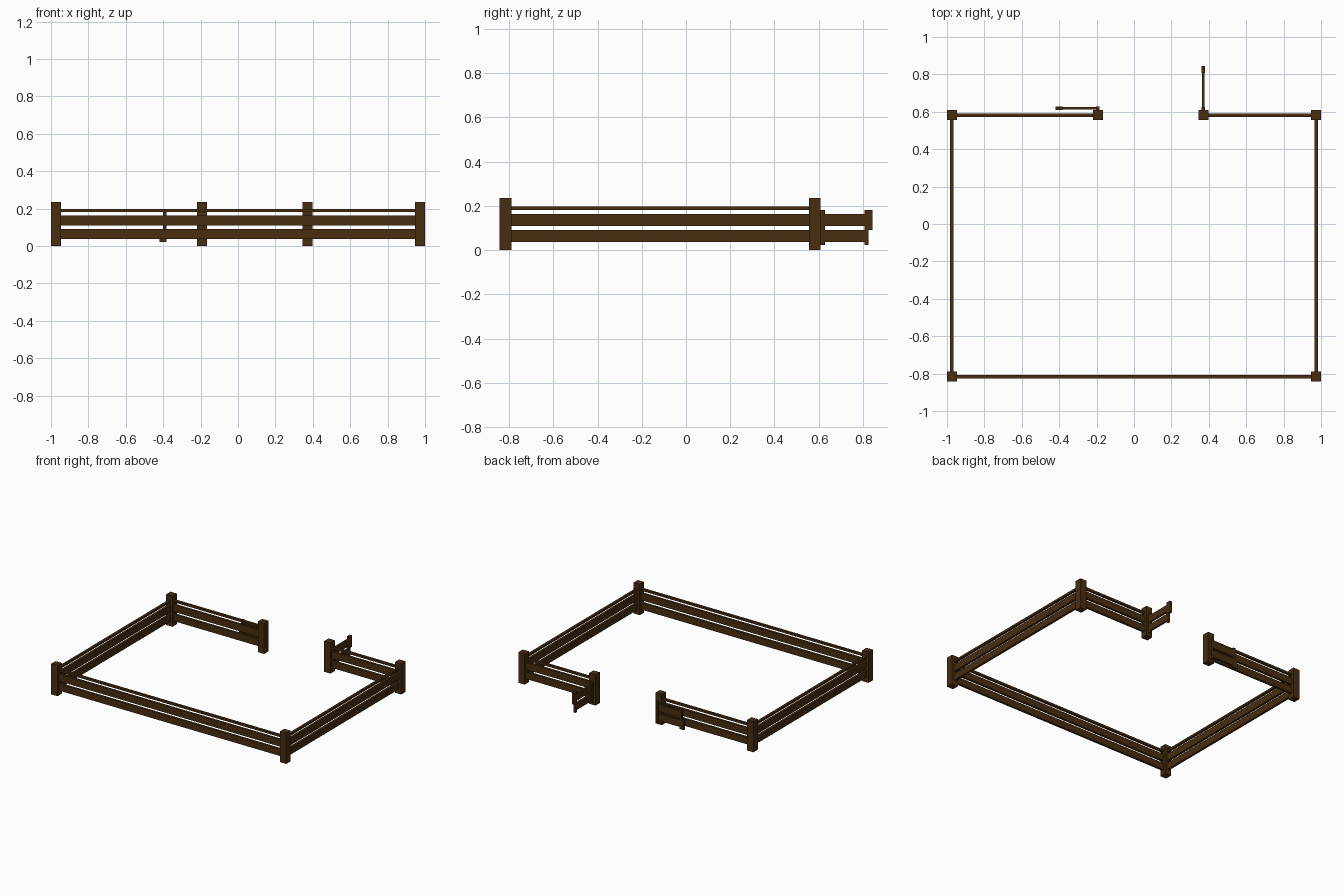
import bpy, bmesh
from mathutils import Vector

if "Cube" in bpy.data.objects:
    bpy.data.objects.remove(bpy.data.objects["Cube"])

wood = bpy.data.materials.new("dark brown wood")
wood.diffuse_color = (0.065, 0.026, 0.005, 1)
wood.use_nodes = True
wood.node_tree.nodes["Principled BSDF"].inputs["Base Color"].default_value = wood.diffuse_color


def boxes(name, spans):
    """One object made of axis-aligned boxes given as (min corner, max corner)."""
    bm = bmesh.new()
    for lo, hi in spans:
        lo, hi = Vector(lo), Vector(hi)
        for v in bmesh.ops.create_cube(bm, size=1)["verts"]:
            v.co = [(lo[i] + hi[i]) / 2 + v.co[i] * (hi[i] - lo[i]) for i in range(3)]
    me = bpy.data.meshes.new(name)
    bm.to_mesh(me)
    bm.free()
    me.materials.append(wood)
    ob = bpy.data.objects.new(name, me)
    bpy.context.collection.objects.link(ob)
    return ob


P = 0.0265                      # half post width
T = 0.009                       # half rail thickness
X, YF, YB = 0.9735, -0.816, 0.582
GL, GR = -0.193, 0.371          # gate posts
PLANKS = [(0.037, 0.09), (0.109, 0.163)]
RAILS = PLANKS + [(0.182, 0.198)]

# Square posts
for name, x, y in [("front_left_post", -X, YF), ("front_right_post", X, YF),
                   ("back_left_post", -X, YB), ("back_right_post", X, YB),
                   ("left_gate_post", GL, YB), ("right_gate_post", GR, YB)]:
    boxes(name, [((x - P, y - P, 0), (x + P, y + P, 0.236))])

# Rails between posts: two wide planks and a thin top bar
for name, x0, x1, y in [("front_rails", -X, X, YF), ("back_left_rails", -X, GL, YB),
                        ("back_right_rails", GR, X, YB)]:
    boxes(name, [((x0 + P, y - T, a), (x1 - P, y + T, b)) for a, b in RAILS])
for name, x in [("left_rails", -X), ("right_rails", X)]:
    boxes(name, [((x - T, YF + P, a), (x + T, YB - P, b)) for a, b in RAILS])


# Open gate leaves, built along +x from the hinge, then turned into place
def gate(name, latch, hinge, turn):
    spans = [((0.018, -T * 0.8, a), (0.2, T * 0.8, b)) for a, b in PLANKS]
    spans += [((0, -T, 0.022), (0.018, T, 0.181)),       # hinge stile
              ((0.199, -T, 0.022), (0.217, T, 0.181)),   # closing stile
              ((0.217, -T, latch[0]), (0.235, T, latch[1]))]  # half-lap lip
    ob = boxes(name, spans)
    ob.location = hinge
    ob.rotation_euler.z = turn


gate("left_gate_leaf", (0.022, 0.092), (-0.184, YB + P + T + 0.001, 0), 3.14159265)
gate("right_gate_leaf", (0.092, 0.181), (GR, YB + P, 0), 1.57079633)
